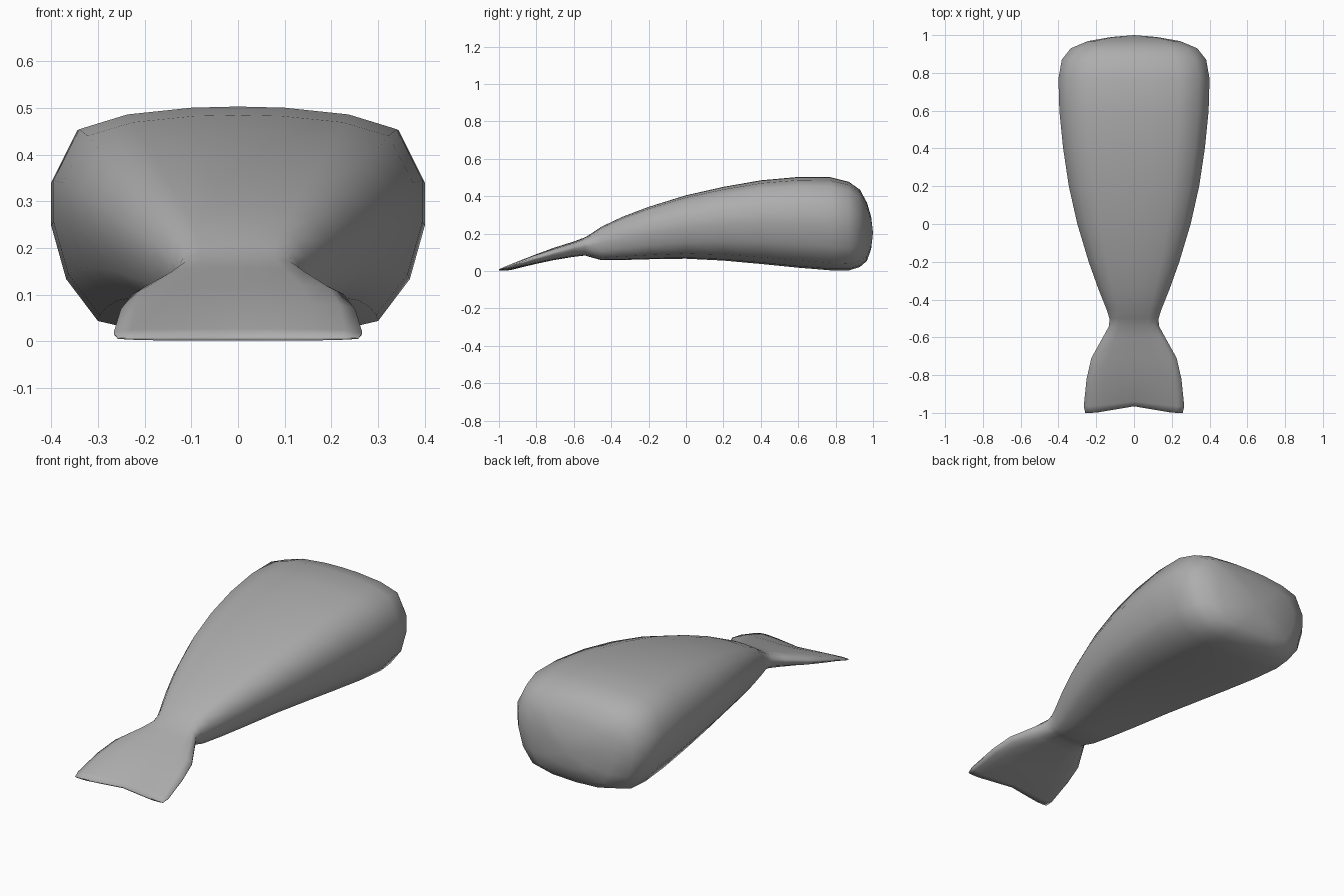
import bpy, bmesh

if "Cube" in bpy.data.objects:
    bpy.data.objects.remove(bpy.data.objects["Cube"])

# Half cross-section, top centre to bottom centre (unit size)
HALF = [(0, 1), (.25, .99), (.6, .93), (.86, .8), (1, .35),
        (1, -.02), (.92, -.48), (.75, -.84), (.4, -.97), (0, -1)]
PROFILE = HALF + [(-x, z) for x, z in HALF[-2:0:-1]]
N = len(PROFILE)

# Stations along the body: y, half width, bottom z, top z, trailing notch depth
STATIONS = [
    (-1.0, .258, .002, .01, .035), (-.965, .266, .005, .027, .026),
    (-.82, .251, .036, .085, .008), (-.71, .226, .058, .123, 0),
    (-.6, .165, .076, .158, 0), (-.54, .132, .083, .18, 0),
    (-.5, .13, .071, .205, 0), (-.45, .146, .058, .238, 0),
    (-.34, .19, .059, .29, 0), (-.2, .24, .063, .343, 0),
    (0, .3, .066, .405, 0), (.2, .345, .056, .45, 0),
    (.4, .375, .038, .485, 0), (.6, .395, .018, .503, 0),
    (.77, .4, .004, .502, 0), (.87, .382, .003, .477, 0),
    (.93, .335, .022, .435, 0), (.968, .245, .055, .365, 0),
    (.99, .12, .12, .29, 0),
]

bm = bmesh.new()
rings = []
for y, w, lo, hi, notch in STATIONS:
    mid, h = (lo + hi) / 2, (hi - lo) / 2
    rings.append([bm.verts.new((x * w, y + notch * max(0, 1 - abs(x) / .8), mid + z * h))
                  for x, z in PROFILE])

# Skin between stations
for a, b in zip(rings, rings[1:]):
    for i in range(N):
        j = (i + 1) % N
        bm.faces.new((a[i], a[j], b[j], b[i]))

# Rounded nose
nose = bm.verts.new((0, 1.0, .205))
for i in range(N):
    bm.faces.new((rings[-1][i], rings[-1][(i + 1) % N], nose))

# Thin trailing edge of the tail
half = N // 2
for s in (1, -1):
    for i in range(half // 2):
        bm.faces.new([rings[0][(s * k) % N] for k in (i, i + 1, half - 1 - i, half - i)])

bmesh.ops.recalc_face_normals(bm, faces=bm.faces)
for f in bm.faces:
    f.smooth = True
mesh = bpy.data.meshes.new("whale_body")
bm.to_mesh(mesh)
bm.free()
body = bpy.data.objects.new("whale_body", mesh)
bpy.context.collection.objects.link(body)

# Dark grey skin
skin = bpy.data.materials.new("dark_grey")
skin.diffuse_color = (.42, .42, .42, 1)
skin.use_nodes = True
skin.node_tree.nodes["Principled BSDF"].inputs["Base Color"].default_value = skin.diffuse_color
mesh.materials.append(skin)
